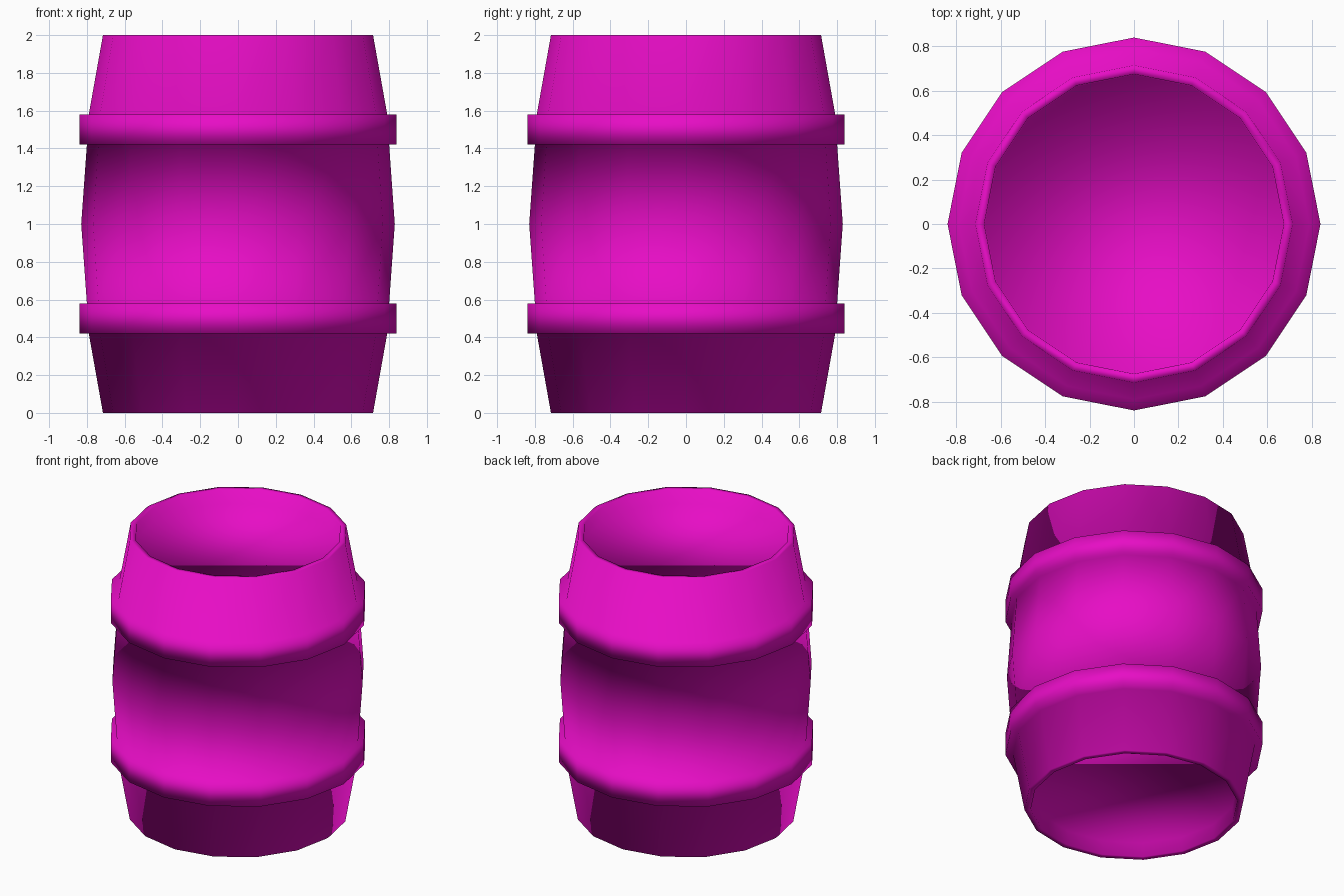
import bpy
import bmesh
from math import cos, sin, tau

SIDES = 16

cube = bpy.data.objects.get("Cube")
if cube:
    bpy.data.objects.remove(cube, do_unlink=True)

magenta = bpy.data.materials.new("magenta")
magenta.use_nodes = True
colour = (0.8, 0.004, 0.56, 1)
magenta.diffuse_color = colour
magenta.node_tree.nodes["Principled BSDF"].inputs["Base Color"].default_value = colour


def lathe(name, profile):
    """Spin a (radius, height) profile round z and cap both ends."""
    bm = bmesh.new()
    rings = [[bm.verts.new((r * cos(tau * i / SIDES), r * sin(tau * i / SIDES), z))
              for i in range(SIDES)] for r, z in profile]
    for low, high in zip(rings, rings[1:]):
        for i in range(SIDES):
            j = (i + 1) % SIDES
            bm.faces.new((low[i], low[j], high[j], high[i]))
    bm.faces.new(list(reversed(rings[0])))
    bm.faces.new(rings[-1])
    for face in bm.faces:
        face.smooth = True
    mesh = bpy.data.meshes.new(name)
    bm.to_mesh(mesh)
    bm.free()
    mesh.materials.append(magenta)
    obj = bpy.data.objects.new(name, mesh)
    bpy.context.collection.objects.link(obj)
    return obj


# Lower half: recessed lid, rim, tapered staves, raised hoop, bulging middle
lower = [(0.67, 0.1), (0.675, 0), (0.715, 0),
         (0.79, 0.42), (0.84, 0.42), (0.84, 0.58), (0.80, 0.58)]
middle = [(0.83, 1)]
# Upper half mirrors the lower one
upper = [(r, 2 - z) for r, z in reversed(lower)]

lathe("barrel_with_hoops", lower + middle + upper)
